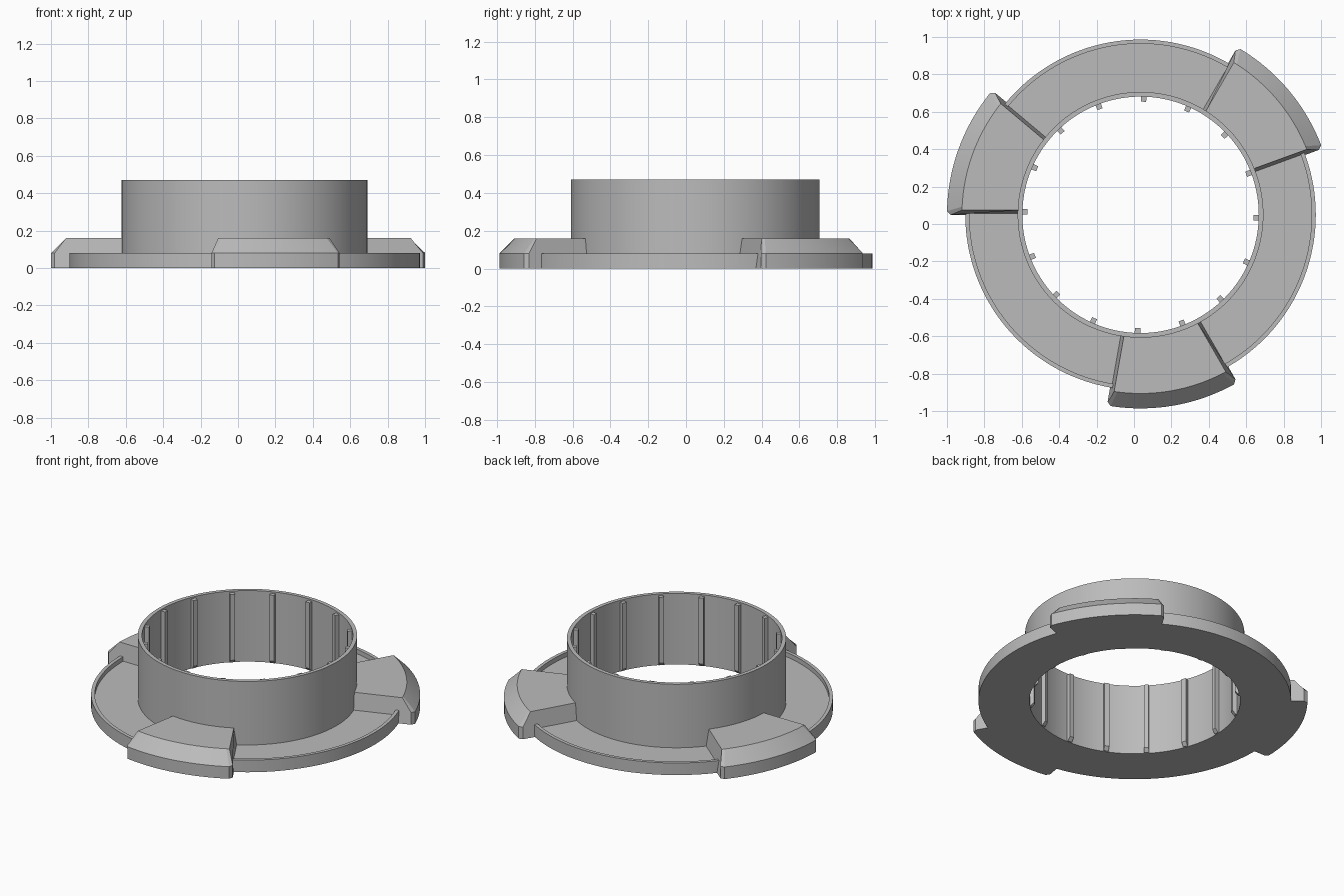
import bpy, bmesh
from math import cos, sin, pi, radians

cube = bpy.data.objects.get("Cube")
if cube:
    bpy.data.objects.remove(cube, do_unlink=True)

CENTRE = (0.035, 0.049)
HEIGHT = 0.47
BORE, TUBE = 0.632, 0.657          # inner and outer tube radii
FLANGE, RIM = 0.937, 0.915         # flange edge and inside of its raised rim
LUG = 1.035                        # lug outer radius

grey = bpy.data.materials.new("grey_plastic")
grey.use_nodes = True
colour = (0.5, 0.5, 0.5, 1)
grey.diffuse_color = colour
grey.node_tree.nodes["Principled BSDF"].inputs["Base Color"].default_value = colour


def polar(r, a, z):
    return (CENTRE[0] + r * cos(a), CENTRE[1] + r * sin(a), z)


def loft(name, sections, closed):
    """Skin matching cross-sections, as a loop or with capped ends."""
    bm = bmesh.new()
    rings = [[bm.verts.new(p) for p in s] for s in sections]
    n = len(rings[0])
    pairs = list(zip(rings, rings[1:]))
    if closed:
        pairs.append((rings[-1], rings[0]))
    else:
        bm.faces.new(rings[0])
        bm.faces.new(rings[-1])
    for a, b in pairs:
        for i in range(n):
            j = (i + 1) % n
            bm.faces.new((a[i], a[j], b[j], b[i]))
    bmesh.ops.recalc_face_normals(bm, faces=bm.faces)
    mesh = bpy.data.meshes.new(name)
    bm.to_mesh(mesh)
    bm.free()
    mesh.materials.append(grey)
    obj = bpy.data.objects.new(name, mesh)
    bpy.context.collection.objects.link(obj)
    bpy.ops.object.select_all(action='DESELECT')
    obj.select_set(True)
    bpy.context.view_layer.objects.active = obj
    bpy.ops.object.shade_smooth_by_angle(angle=radians(14))
    return obj


# Tube and rimmed flange, turned from one profile
profile = [(BORE, 0), (FLANGE, 0), (FLANGE, 0.08), (RIM, 0.08), (RIM, 0.05),
           (TUBE, 0.05), (TUBE, HEIGHT), (BORE, HEIGHT)]
SEG = 144
loft("flanged_tube",
     [[polar(r, 2 * pi * k / SEG, z) for r, z in profile] for k in range(SEG)], True)


# Three lugs with a chamfered outer edge, sloped ends and clipped corners
def lug_section(a, r, inset):
    points = [(0.645, 0), (r, 0), (r, 0.08), (LUG - 0.08, 0.16), (0.645, 0.16)]
    return [polar(q, a + (inset / q if z > 0.1 else 0), z) for q, z in points]


CLIP, SLOPE, STEPS = 0.02, 0.025, 16
for name, start in (("right_back_lug", 140), ("left_back_lug", 20), ("front_lug", 260)):
    a0, a1 = radians(start), radians(start + 40)
    b0, b1 = a0 + CLIP / LUG, a1 - CLIP / LUG
    sections = [lug_section(a0, LUG - CLIP, SLOPE)]
    for k in range(STEPS + 1):
        t = k / STEPS
        sections.append(lug_section(b0 + (b1 - b0) * t, LUG, SLOPE * (1 - 2 * t)))
    sections.append(lug_section(a1, LUG - CLIP, -SLOPE))
    loft(name, sections, False)

# Sixteen grip ribs along the bore, tapered at the foot
RIBS = 16
for k in range(RIBS):
    a = radians(88.5) + 2 * pi * k / RIBS
    w = 0.015 / BORE
    side = [(0.64, 0.002), (0.625, 0.002), (0.605, 0.025),
            (0.605, HEIGHT - 0.01), (0.64, HEIGHT - 0.01)]
    loft(f"grip_rib_{k + 1}",
         [[polar(r, a + s * w, z) for r, z in side] for s in (-1, 1)], False)
